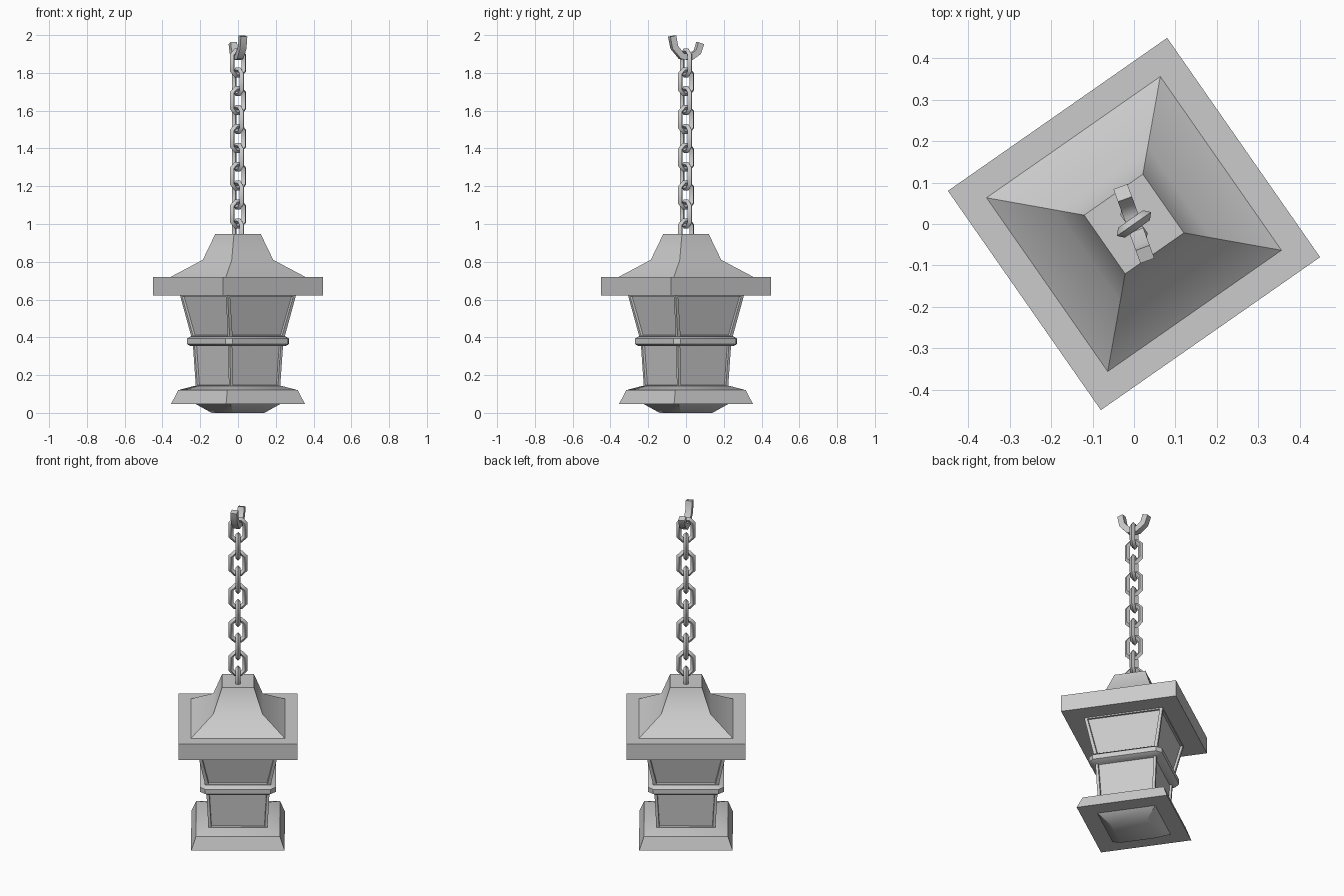
import bpy, bmesh, math
from mathutils import Vector, Matrix

cube = bpy.data.objects.get("Cube")
if cube:
    bpy.data.objects.remove(cube, do_unlink=True)

TURN = math.radians(34.9)

stone = bpy.data.materials.new("grey_metal")
stone.use_nodes = True
GREY = (0.6, 0.6, 0.6, 1)
stone.diffuse_color = GREY
stone.node_tree.nodes["Principled BSDF"].inputs["Base Color"].default_value = GREY


def finish(name, bm, turn=TURN, z=0):
    bmesh.ops.recalc_face_normals(bm, faces=bm.faces)
    mesh = bpy.data.meshes.new(name)
    bm.to_mesh(mesh)
    bm.free()
    mesh.materials.append(stone)
    obj = bpy.data.objects.new(name, mesh)
    bpy.context.collection.objects.link(obj)
    obj.rotation_euler.z = turn
    obj.location.z = z
    bpy.ops.object.select_all(action="DESELECT")
    obj.select_set(True)
    bpy.context.view_layer.objects.active = obj
    bpy.ops.object.shade_smooth_by_angle(angle=math.radians(40))
    return obj


def loft(bm, rings):
    """Skin closed rings of points into a capped solid."""
    loops = [[bm.verts.new(p) for p in ring] for ring in rings]
    sides = []
    for a, b in zip(loops, loops[1:]):
        for i in range(len(a)):
            j = (i + 1) % len(a)
            sides.append(bm.faces.new((a[i], a[j], b[j], b[i])))
    bm.faces.new(loops[0])
    bm.faces.new(loops[-1])
    return sides


def square(h, z, cut=0):
    if not cut:
        return [(h, h, z), (-h, h, z), (-h, -h, z), (h, -h, z)]
    c = h - cut
    return [(h, c, z), (c, h, z), (-c, h, z), (-h, c, z),
            (-h, -c, z), (-c, -h, z), (c, -h, z), (h, -c, z)]


def tier(name, profile, cut=0, panel=0):
    """Square tier from (half width, height) steps, with optional sunk panels."""
    bm = bmesh.new()
    sides = loft(bm, [square(h, z, cut) for h, z in profile])
    if panel:
        bmesh.ops.recalc_face_normals(bm, faces=bm.faces)
        bmesh.ops.inset_individual(bm, faces=sides, thickness=panel)
        bmesh.ops.inset_individual(bm, faces=sides, thickness=0.003, depth=-0.012)
    return finish(name, bm)


# Lantern body, bottom to top
tier("bottom_boss", [(0.1, 0.0), (0.165, 0.05)])
tier("base", [(0.254, 0.048), (0.228, 0.12), (0.168, 0.142)])
tier("lower_body", [(0.16, 0.13), (0.172, 0.37)], panel=0.021)
tier("middle_band", [(0.192, 0.353), (0.206, 0.365), (0.206, 0.393), (0.192, 0.405)], cut=0.028)
tier("upper_body", [(0.175, 0.39), (0.222, 0.63)], panel=0.024)
tier("roof_plate", [(0.323, 0.622), (0.323, 0.72)])
tier("roof", [(0.256, 0.72), (0.134, 0.81), (0.0865, 0.947)])


# Chain of stretched eight-sided links with a diamond section
def link(name, z, turn):
    bm = bmesh.new()
    major, rod, stretch = 0.04, 0.0145, 0.026
    rings = []
    for i in range(8):
        a = math.radians(22.5 + 45 * i)
        ring = []
        for k in range(4):
            b = math.pi / 2 * k
            r = major + rod * math.cos(b)
            up = math.copysign(stretch, math.sin(a))
            ring.append(bm.verts.new((r * math.cos(a), rod * math.sin(b), r * math.sin(a) + up)))
        rings.append(ring)
    for i in range(8):
        a, b = rings[i], rings[(i + 1) % 8]
        for k in range(4):
            m = (k + 1) % 4
            bm.faces.new((a[k], a[m], b[m], b[k]))
    finish(name, bm, turn, z)


for n in range(10):
    link(f"chain_link_{n + 1}", 0.953 + 0.1 * n, TURN + math.pi / 2 * ((n + 1) % 2))

# Open hook: a flat bar swept along a bent path
path = [Vector(p) for p in ((0.078, 1.995), (0.066, 1.935), (0.025, 1.888),
                            (-0.025, 1.884), (-0.064, 1.91), (-0.08, 1.957))]
bm = bmesh.new()
rings = []
for i, p in enumerate(path):
    t = (path[min(i + 1, len(path) - 1)] - path[max(i - 1, 0)]).normalized()
    side = Vector((-t.y, t.x)) * 0.017
    rings.append([(q.x, w, q.y) for q, w in ((p + side, 0.018), (p + side, -0.018),
                                             (p - side, -0.018), (p - side, 0.018))])
loft(bm, rings)
finish("hook", bm, math.radians(-70))
